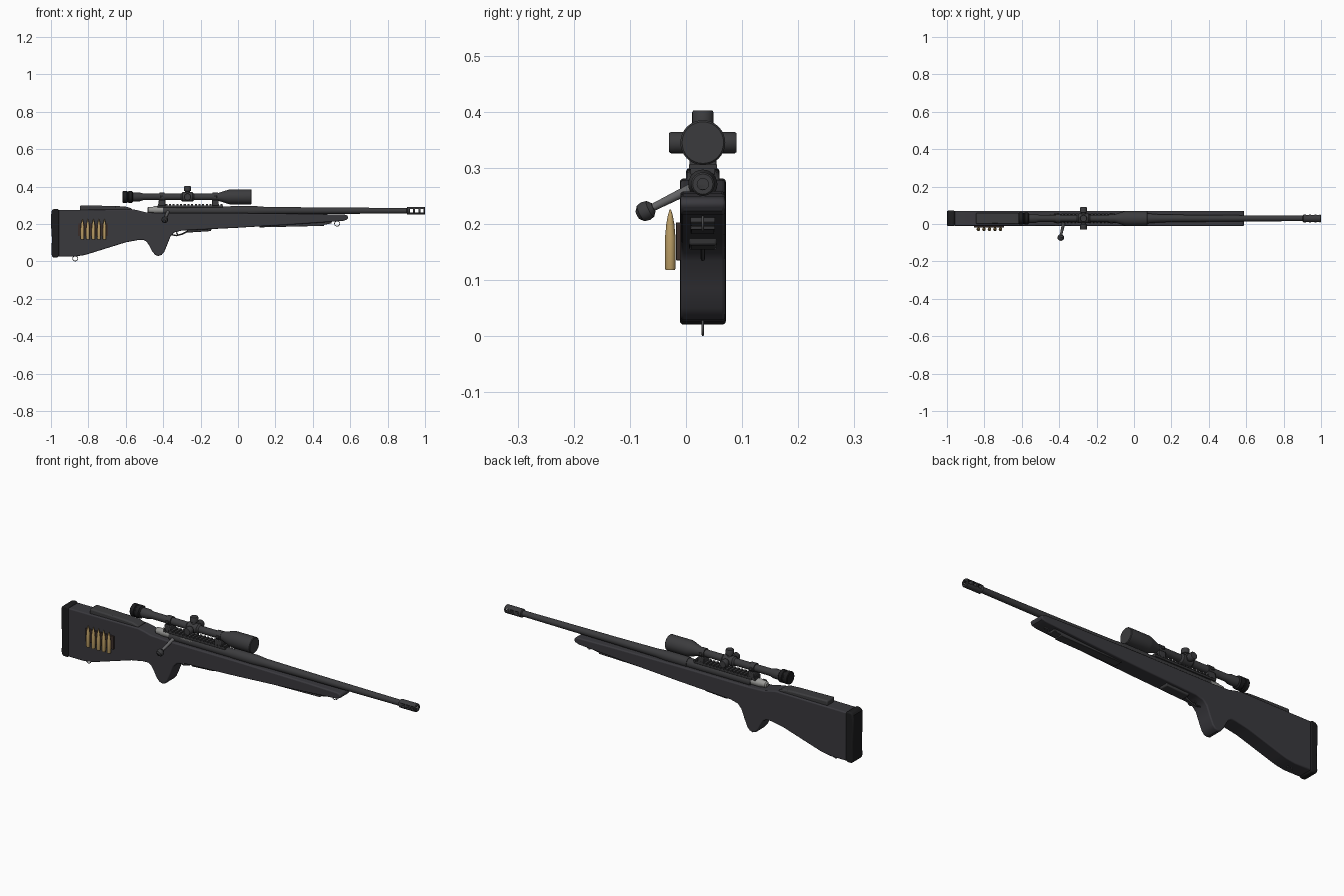
import bpy, bmesh, math
from mathutils import Vector

CY = 0.03  # rifle centre plane


def mat(name, rgb):
    m = bpy.data.materials.new(name)
    m.diffuse_color = (*rgb, 1)
    return m


STOCK = mat("stock_grey", (0.042, 0.041, 0.048))
METAL = mat("gun_metal", (0.044, 0.044, 0.047))
RUBBER = mat("black_rubber", (0.012, 0.012, 0.013))
STEEL = mat("bright_steel", (0.32, 0.32, 0.31))
HANDLE = mat("handle_steel", (0.13, 0.13, 0.135))
BRASS = mat("brass", (0.50, 0.34, 0.13))
BROWN = mat("brown_leather", (0.045, 0.028, 0.024))


def finish(name, bm, material, bevel=0, segs=2):
    bmesh.ops.recalc_face_normals(bm, faces=bm.faces)
    me = bpy.data.meshes.new(name)
    bm.to_mesh(me)
    bm.free()
    ob = bpy.data.objects.new(name, me)
    bpy.context.collection.objects.link(ob)
    me.materials.append(material)
    if bevel:
        b = ob.modifiers.new("bevel", "BEVEL")
        b.width, b.segments, b.limit_method = bevel, segs, "ANGLE"
        b.angle_limit = math.radians(40)
    bpy.ops.object.select_all(action="DESELECT")
    ob.select_set(True)
    bpy.context.view_layer.objects.active = ob
    bpy.ops.object.shade_smooth_by_angle(angle=math.radians(35))
    return ob


def plate(name, pts, y0, y1, material, bevel=0, segs=2):
    """Side profile in x, z extruded across y."""
    bm = bmesh.new()
    f = bm.faces.new([bm.verts.new((x, y0, z)) for x, z in pts])
    ext = bmesh.ops.extrude_face_region(bm, geom=[f])["geom"]
    bmesh.ops.translate(bm, vec=(0, y1 - y0, 0),
                        verts=[v for v in ext if isinstance(v, bmesh.types.BMVert)])
    return finish(name, bm, material, bevel, segs)


def box(name, x0, x1, z0, z1, half, material, bevel=0.003, y=CY):
    return plate(name, [(x0, z0), (x1, z0), (x1, z1), (x0, z1)], y - half, y + half, material, bevel)


def lathe(name, prof, origin, axis, material, n=24):
    """Solid of revolution from (distance along axis, radius) pairs."""
    bm = bmesh.new()
    q = Vector((0, 0, 1)).rotation_difference(Vector(axis))
    rings = []
    for t, r in prof:
        rings.append([bm.verts.new(Vector(origin) + q @ Vector((
            r * math.cos(2 * math.pi * i / n), r * math.sin(2 * math.pi * i / n), t))) for i in range(n)])
    for a, b in zip(rings, rings[1:]):
        for i in range(n):
            bm.faces.new((a[i], a[(i + 1) % n], b[(i + 1) % n], b[i]))
    bm.faces.new(rings[0])
    bm.faces.new(rings[-1])
    return finish(name, bm, material)


def wire(name, pts, radius, material, cyclic=False):
    cu = bpy.data.curves.new(name, "CURVE")
    cu.dimensions, cu.bevel_depth, cu.bevel_resolution = "3D", radius, 2
    sp = cu.splines.new("POLY")
    sp.points.add(len(pts) - 1)
    for p, co in zip(sp.points, pts):
        p.co = (*co, 1)
    sp.use_cyclic_u = cyclic
    cu.use_fill_caps = True
    cu.materials.append(material)
    ob = bpy.data.objects.new(name, cu)
    bpy.context.collection.objects.link(ob)


# Stock: butt, pistol grip and fore-end in one profile
stock = [(-0.96, 0.275), (-0.56, 0.278), (-0.53, 0.272), (-0.49, 0.262), (-0.40, 0.258),
         (0.0, 0.258), (0.40, 0.254), (0.57, 0.25), (0.585, 0.245), (0.59, 0.235),
         (0.582, 0.223), (0.56, 0.216), (0.30, 0.198), (0.0, 0.180), (-0.20, 0.170),
         (-0.30, 0.165), (-0.34, 0.155), (-0.36, 0.135), (-0.38, 0.085), (-0.395, 0.050),
         (-0.408, 0.035), (-0.425, 0.029), (-0.442, 0.034), (-0.460, 0.055),
         (-0.475, 0.085), (-0.488, 0.105), (-0.505, 0.115), (-0.53, 0.115), (-0.60, 0.102),
         (-0.78, 0.046), (-0.82, 0.034), (-0.87, 0.026), (-0.96, 0.026)]
plate("stock", stock, -0.01, 0.07, STOCK, 0.013, 3)

# Butt pad and cheek rest
plate("butt_pad", [(-0.992, 0.022), (-0.965, 0.02), (-0.956, 0.03), (-0.956, 0.272), (-0.965, 0.282),
                   (-0.988, 0.28), (-0.998, 0.268), (-1.0, 0.20), (-0.995, 0.12), (-0.998, 0.04)],
      -0.011, 0.071, RUBBER, 0.009, 3)
plate("cheek_rest", [(-0.845, 0.27), (-0.57, 0.27), (-0.565, 0.282), (-0.60, 0.293), (-0.65, 0.296),
                     (-0.845, 0.30)], 0.0, 0.06, METAL, 0.008)

# Cartridge holder on the butt
box("cartridge_strap", -0.855, -0.695, 0.135, 0.203, 0.004, BROWN, 0.001, y=-0.0135)
for i in range(5):
    lathe(f"cartridge_{i + 1}", [(0, 0.0085), (0.004, 0.0095), (0.058, 0.0095), (0.066, 0.0085),
                                 (0.082, 0.0072), (0.098, 0.0042), (0.108, 0.0012)],
          (-0.832 + 0.0295 * i, -0.028, 0.118), (0, 0, 1), BRASS, 12)

# Receiver, bolt and bolt handle
lathe("receiver", [(0, 0.024), (0.37, 0.024), (0.375, 0.02)], (-0.40, CY, 0.27), (1, 0, 0), METAL)
lathe("bolt", [(0, 0.010), (0.006, 0.016), (0.03, 0.017), (0.036, 0.020), (0.09, 0.020)],
      (-0.485, CY, 0.275), (1, 0, 0), STEEL, 16)
box("ejection_port", -0.335, -0.27, 0.262, 0.284, 0.012, STEEL, 0.002, y=0.02)
handle_dir = Vector((-0.02, -0.09, -0.045)).normalized()
lathe("bolt_handle", [(0, 0.009), (0.09, 0.0065)], (-0.375, 0.01, 0.264), handle_dir, HANDLE, 12)
lathe("bolt_knob", [(0, 0.008), (0.007, 0.016), (0.016, 0.018), (0.025, 0.016), (0.032, 0.008)],
      (-0.388, -0.058, 0.230), handle_dir, METAL, 12)

# Barrel and ported muzzle brake
lathe("barrel", [(0, 0.026), (0.12, 0.026), (0.18, 0.021), (0.42, 0.018), (0.95, 0.0145)],
      (-0.04, CY, 0.271), (1, 0, 0), METAL)
brake = lathe("muzzle_brake", [(0, 0.015), (0.004, 0.021), (0.094, 0.021), (0.098, 0.018),
                               (0.098, 0.010), (0.08, 0.010)], (0.902, CY, 0.271), (1, 0, 0), METAL)
for i in range(3):
    x = 0.919 + 0.028 * i
    cut = box(f"port_cutter_{i + 1}", x, x + 0.017, 0.262, 0.281, 0.05, METAL, 0)
    cut.hide_render = True
    cut.hide_viewport = True
    m = brake.modifiers.new("port", "BOOLEAN")
    m.operation, m.object, m.solver = "DIFFERENCE", cut, "EXACT"

# Scope rail with teeth
box("scope_rail", -0.43, -0.08, 0.288, 0.299, 0.022, METAL, 0.002)
for i in range(18):
    x = -0.428 + 0.0197 * i
    box(f"rail_tooth_{i + 1}", x, x + 0.011, 0.298, 0.306, 0.025, METAL, 0)

# Telescopic scope
SZ = 0.345
lathe("scope_tube", [(0.04, 0.024), (0.09, 0.024), (0.11, 0.018), (0.49, 0.018), (0.515, 0.022), (0.565, 0.038),
                     (0.575, 0.040), (0.687, 0.040), (0.69, 0.037)], (-0.617, CY, SZ), (1, 0, 0), METAL, 32)
lathe("scope_eyepiece", [(0, 0.028), (0.003, 0.032), (0.022, 0.032), (0.025, 0.029), (0.03, 0.029),
                         (0.033, 0.032), (0.050, 0.032), (0.056, 0.024)],
      (-0.617, CY, SZ), (1, 0, 0), RUBBER, 32)
lathe("turret_collar", [(0, 0.018), (0.008, 0.025), (0.062, 0.025), (0.07, 0.018)],
      (-0.305, CY, SZ), (1, 0, 0), METAL)
for name, axis, length in (("top_turret", (0, 0, 1), 0.057), ("near_turret", (0, -1, 0), 0.06),
                           ("far_turret", (0, 1, 0), 0.06)):
    lathe(name, [(0, 0.013), (0.030, 0.013), (0.032, 0.019), (length - 0.003, 0.019), (length, 0.017)],
          (-0.27, CY, SZ), axis, METAL, 20)
for name, x in (("rear", -0.42), ("front", -0.135)):
    lathe(name + "_scope_ring", [(0, 0.023), (0.028, 0.023)], (x, CY, SZ), (1, 0, 0), METAL)
    box(name + "_scope_mount", x - 0.004, x + 0.032, 0.296, 0.328, 0.024, METAL)
    box(name + "_ring_clamp", x + 0.006, x + 0.022, 0.338, 0.352, 0.028, METAL, 0.002)

# Magazine, trigger and guard
plate("magazine", [(-0.275, 0.18), (-0.27, 0.154), (-0.145, 0.162), (-0.14, 0.18)],
      CY - 0.025, CY + 0.025, METAL, 0.004)
wire("trigger_guard", [(-0.365, CY, 0.155), (-0.355, CY, 0.143), (-0.33, CY, 0.138), (-0.30, CY, 0.146),
                       (-0.27, CY, 0.160)], 0.004, METAL)
wire("trigger", [(-0.325, CY, 0.165), (-0.328, CY, 0.152), (-0.322, CY, 0.143)], 0.003, METAL)

# Accessory rail beneath the fore-end
plate("lower_rail", [(0.115, 0.19), (0.50, 0.214), (0.50, 0.203), (0.46, 0.196), (0.46, 0.190), (0.115, 0.182)],
      CY - 0.022, CY + 0.022, METAL, 0.002)

# Sling loops
for name, x, z in (("rear_sling_loop", -0.87, 0.016), ("front_sling_loop", 0.53, 0.202)):
    wire(name, [(x + 0.014 * math.cos(a * math.pi / 8), CY, z + 0.014 * math.sin(a * math.pi / 8))
                for a in range(16)], 0.002, HANDLE, True)
